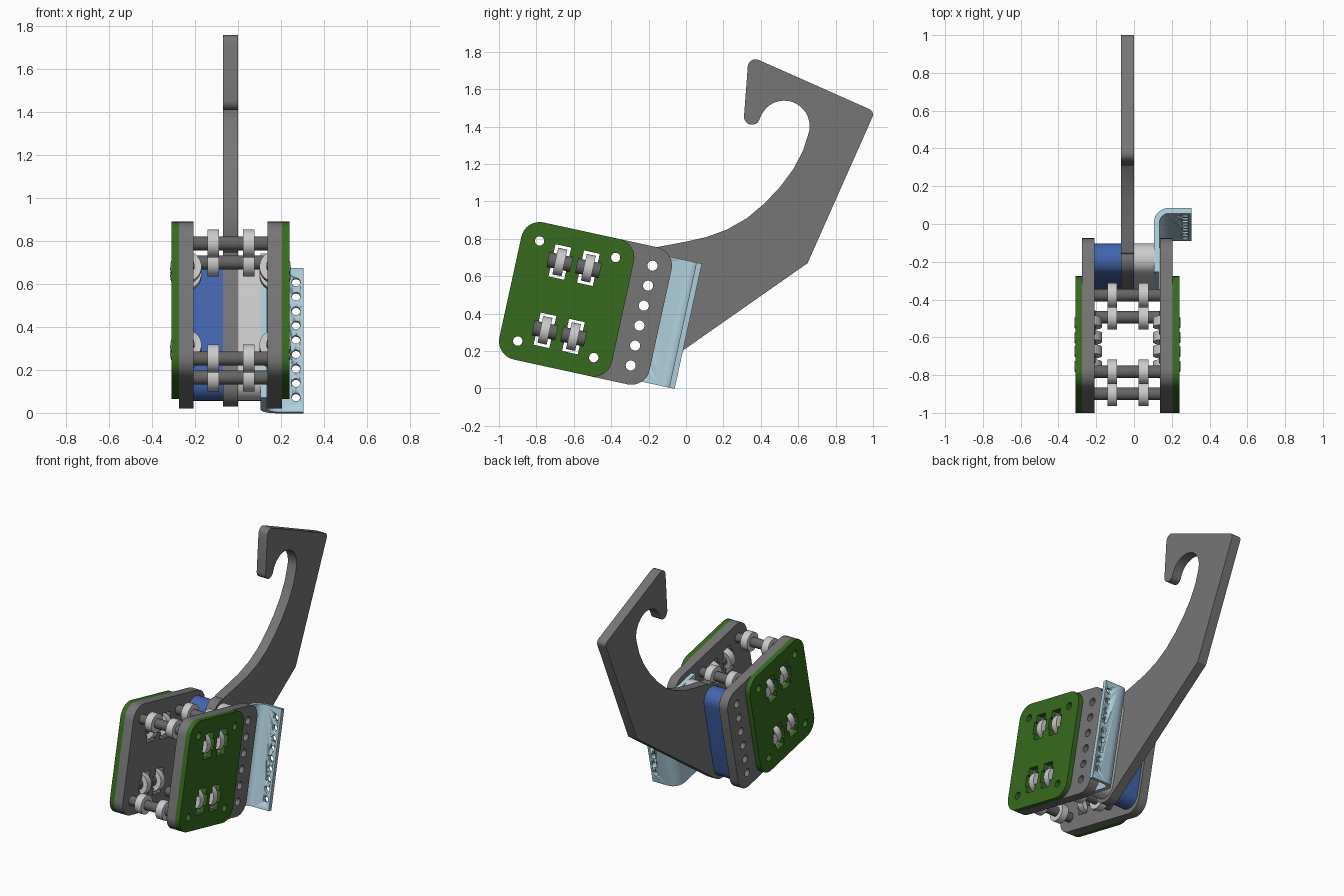
import bpy, bmesh
from math import sin, cos, pi, radians
from mathutils import Matrix

if "Cube" in bpy.data.objects:
    bpy.data.objects.remove(bpy.data.objects["Cube"])

# Tilted working frame: u along the plate width, v along its height, w = world x
T = radians(12.3)
C, S = cos(T), sin(T)
CY, CZ, MID = -0.638, 0.477, -0.035
FRAME = Matrix(((0, 0, 1, 0), (C, S, 0, CY), (-S, C, 0, CZ), (0, 0, 0, 1)))


def local(y, z):
    dy, dz = y - CY, z - CZ
    return (dy * C - dz * S, dy * S + dz * C)


def colour(name, rgb):
    m = bpy.data.materials.new(name)
    m.diffuse_color = (*rgb, 1)
    m.use_nodes = True
    m.node_tree.nodes["Principled BSDF"].inputs["Base Color"].default_value = m.diffuse_color
    return m


GREEN = colour("green", (0.037, 0.147, 0.013))
BLUE = colour("blue", (0.055, 0.13, 0.42))
PALE = colour("pale_blue", (0.42, 0.62, 0.72))
STEEL = colour("steel", (0.18, 0.18, 0.18))
DARK = colour("dark_steel", (0.13, 0.13, 0.13))


def arc(cu, cv, r, a0, a1, n=8):
    return [(cu + r * cos(radians(a0 + (a1 - a0) * i / n)),
             cv + r * sin(radians(a0 + (a1 - a0) * i / n))) for i in range(n + 1)]


def circle(u, v, r, n=28):
    return arc(u, v, r, 0, 360, n)[:-1]


def rrect(u0, u1, v0, v1, r):
    return (arc(u1 - r, v1 - r, r, 0, 90) + arc(u0 + r, v1 - r, r, 90, 180)
            + arc(u0 + r, v0 + r, r, 180, 270) + arc(u1 - r, v0 + r, r, 270, 360))


def finish(name, me, mat=None):
    ob = bpy.data.objects.new(name, me)
    bpy.context.collection.objects.link(ob)
    if mat:
        me.materials.append(mat)
    bpy.ops.object.select_all(action='DESELECT')
    ob.select_set(True)
    bpy.context.view_layer.objects.active = ob
    bpy.ops.object.shade_smooth_by_angle(angle=radians(30))
    return ob


def slab(name, loops, w0, w1, mat=None, matrix=FRAME):
    """Filled outline (first loop) with holes (other loops), thick from w0 to w1."""
    cu = bpy.data.curves.new(name, 'CURVE')
    cu.dimensions, cu.fill_mode, cu.extrude = '2D', 'BOTH', (w1 - w0) / 2
    for pts in loops:
        sp = cu.splines.new('POLY')
        sp.points.add(len(pts) - 1)
        for p, (u, v) in zip(sp.points, pts):
            p.co = (u, v, 0, 1)
        sp.use_cyclic_u = True
    tmp = bpy.data.objects.new(name, cu)
    bpy.context.collection.objects.link(tmp)
    dg = bpy.context.evaluated_depsgraph_get()
    me = bpy.data.meshes.new_from_object(tmp.evaluated_get(dg))
    bpy.data.objects.remove(tmp)
    bpy.data.curves.remove(cu)
    me.materials.clear()
    me.transform(matrix @ Matrix.Translation((0, 0, (w0 + w1) / 2)))
    bm = bmesh.new()
    bm.from_mesh(me)
    bmesh.ops.remove_doubles(bm, verts=bm.verts, dist=1e-5)
    bmesh.ops.recalc_face_normals(bm, faces=bm.faces)
    bm.to_mesh(me)
    bm.free()
    return finish(name, me, mat)


def cyl_u(bm, u, v, w, r, length, n=32):
    """Cylinder whose axis runs along u."""
    bmesh.ops.create_cone(bm, cap_ends=True, segments=n, radius1=r, radius2=r, depth=length,
                          matrix=FRAME @ Matrix.Translation((u, v, w)) @ Matrix.Rotation(pi / 2, 4, 'Y'))


PU, PV = 0.208, 0.274
corners = [(u, v) for u in (-PU, PU) for v in (-PV, PV)]
windows = [(u, v) for u in (-0.078, 0.078) for v in (-0.187, 0.187)]
bolt_v = [-0.273 + 0.1092 * i for i in range(6)]
bolts = [circle(0.41, v, 0.027) for v in bolt_v]
corner_holes = [circle(u, v, 0.025) for u, v in corners]


def window(u, v, a=0.043, b=0.088, p=0.062, q=0.04):
    q1 = [(a, b), (a, q), (p, q)]
    quad = q1 + [(x, -y) for x, y in q1[::-1]]
    return [(u + x, v + y) for x, y in quad + [(-x, y) for x, y in quad[::-1]]]


cut = corner_holes + [window(u, v) for u, v in windows]

# Side plates, green covers and the rollers set in their windows
for side, sg in (("left", -1), ("right", 1)):
    span = lambda a, b: sorted((MID + sg * a, MID + sg * b))
    slab(f"{side}_side_plate", [rrect(-0.308, 0.514, -0.375, 0.375, 0.1)] + cut + bolts,
         *span(0.173, 0.24), STEEL)
    slab(f"{side}_cover", [rrect(-0.308, 0.308, -0.375, 0.375, 0.1)] + cut, *span(0.24, 0.275), GREEN)
    for kind, r, length, mat in (("wheels", 0.073, 0.05, None), ("axles", 0.04, 0.124, DARK)):
        bm = bmesh.new()
        for u, v in windows:
            cyl_u(bm, u, v, MID + sg * 0.208, r, length)
        me = bpy.data.meshes.new("m")
        bm.to_mesh(me)
        bm.free()
        finish(f"{side}_window_{kind}", me, mat)

# Hollow cross shafts with a pair of rollers each
for i, (u, v) in enumerate(corners):
    slab(f"cross_shaft_{i}", [circle(u, v, 0.033), circle(u, v, 0.025)], MID - 0.173, MID + 0.173, DARK)
    for j, w in enumerate((-0.115, 0.05)):
        slab(f"cross_roller_{i}_{j}", [circle(u, v, 0.065, 36), circle(u, v, 0.032)], w - 0.026, w + 0.026)

# Spacer blocks either side of the hook
pad = rrect(0.32, 0.49, -0.34, 0.34, 0.084)
slab("blue_spacer", [pad] + bolts, MID - 0.173, -0.07, BLUE)
slab("grey_spacer", [pad] + bolts, 0.0, 0.105)

# Hook: rounded foot between the spacers, arm, hooked tip and throat
arm = arc(0.969, 1.465, 0.031, -24, 66, 6) + arc(0.372, 1.718, 0.042, 66, 176, 6)
tip = arc(0.353, 1.453, 0.043, 176, 350, 10)
throat = arc(0.525, 1.403, 0.136, 163, -20, 18)
sweep = [(0.625, 1.27), (0.575, 1.175), (0.505, 1.08), (0.42, 0.99), (0.325, 0.91),
         (0.22, 0.85), (0.11, 0.81), (0.0, 0.785), (-0.15, 0.757)]
hook = (arc(0.41, -0.272, 0.095, 180, 318, 12)
        + [local(y, z) for y, z in [(0.65, 0.67)] + arm + tip + throat + sweep]
        + arc(0.41, 0.272, 0.095, 90, 180))
slab("hook_arm", [hook] + bolts, -0.07, 0.0, STEEL)

# Angle bracket: bent strip profile in (x, u), extruded along v, then drilled
profile = ([(0.105, 0.32), (0.135, 0.32)] + arc(0.185, 0.586, 0.05, 180, 90)
           + [(0.305, 0.636), (0.305, 0.666)] + arc(0.185, 0.586, 0.08, 90, 180))
XU = FRAME @ Matrix(((0, 1, 0, 0), (0, 0, 1, 0), (1, 0, 0, 0), (0, 0, 0, 1)))
bracket = slab("angle_bracket", [profile], -0.345, 0.34, PALE, XU)
bm = bmesh.new()
for i in range(9):
    cyl_u(bm, 0.65, -0.274 + 0.0685 * i, 0.27, 0.02, 0.1, 24)
for v in bolt_v:
    bmesh.ops.create_cone(bm, cap_ends=True, segments=28, radius1=0.027, radius2=0.027, depth=0.1,
                          matrix=FRAME @ Matrix.Translation((0.41, v, 0.12)))
me = bpy.data.meshes.new("drill")
bm.to_mesh(me)
bm.free()
drill = finish("drill_cutter", me)
drill.hide_render = True
mod = bracket.modifiers.new("drill", 'BOOLEAN')
mod.object, mod.operation, mod.solver = drill, 'DIFFERENCE', 'EXACT'
bpy.context.view_layer.objects.active = bracket
bpy.ops.object.modifier_move_to_index(modifier="drill", index=0)
bpy.ops.object.modifier_apply(modifier="drill")
bpy.data.objects.remove(drill)
